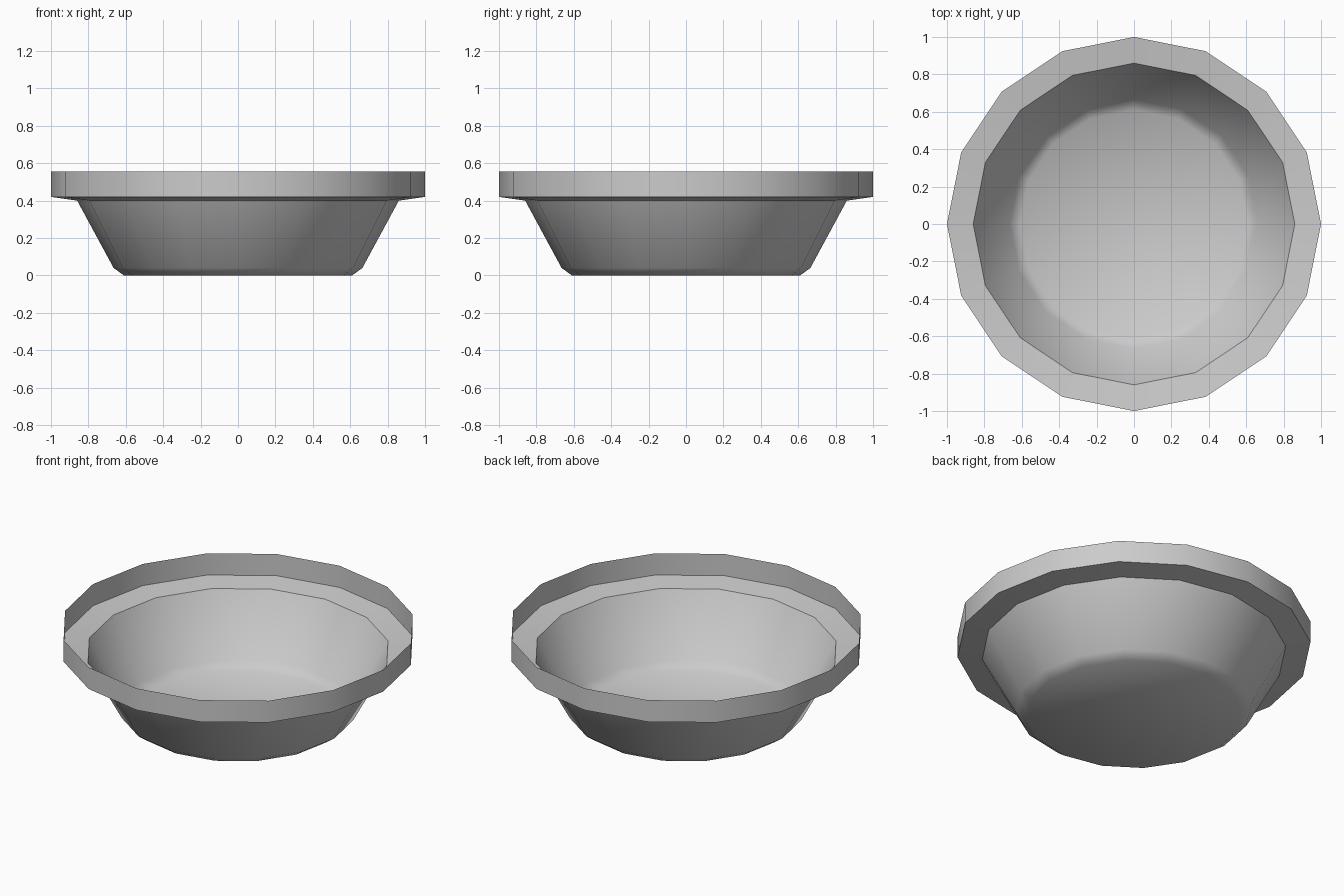
import bpy, bmesh, math

cube = bpy.data.objects.get("Cube")
if cube:
    bpy.data.objects.remove(cube, do_unlink=True)

# Single flat colour
grey = bpy.data.materials.new("light_grey")
grey.use_nodes = True
colour = (0.6, 0.6, 0.6, 1)
grey.diffuse_color = colour
grey.node_tree.nodes["Principled BSDF"].inputs["Base Color"].default_value = colour

SIDES = 16
# Radius and height of each ring: base, foot, wall top, ledge, rim
PROFILE = [(0.61, 0), (0.665, 0.04), (0.86, 0.4), (1, 0.42), (1, 0.555)]


def ring(bm, radius, z):
    angles = [math.tau * i / SIDES for i in range(SIDES)]
    return [bm.verts.new((radius * math.cos(a), radius * math.sin(a), z)) for a in angles]


# Thin open bowl: floor, then bands between neighbouring rings
bm = bmesh.new()
rings = [ring(bm, r, z) for r, z in PROFILE]
bm.faces.new(reversed(rings[0]))
for low, high in zip(rings, rings[1:]):
    for i in range(SIDES):
        j = (i + 1) % SIDES
        bm.faces.new((low[i], low[j], high[j], high[i]))

mesh = bpy.data.meshes.new("bowl")
bm.to_mesh(mesh)
bm.free()
mesh.materials.append(grey)
bowl = bpy.data.objects.new("bowl", mesh)
bpy.context.collection.objects.link(bowl)

# Soft foot and wall, crisp ledge and rim
bpy.ops.object.select_all(action="DESELECT")
bowl.select_set(True)
bpy.context.view_layer.objects.active = bowl
bpy.ops.object.shade_smooth_by_angle(angle=math.radians(42))
